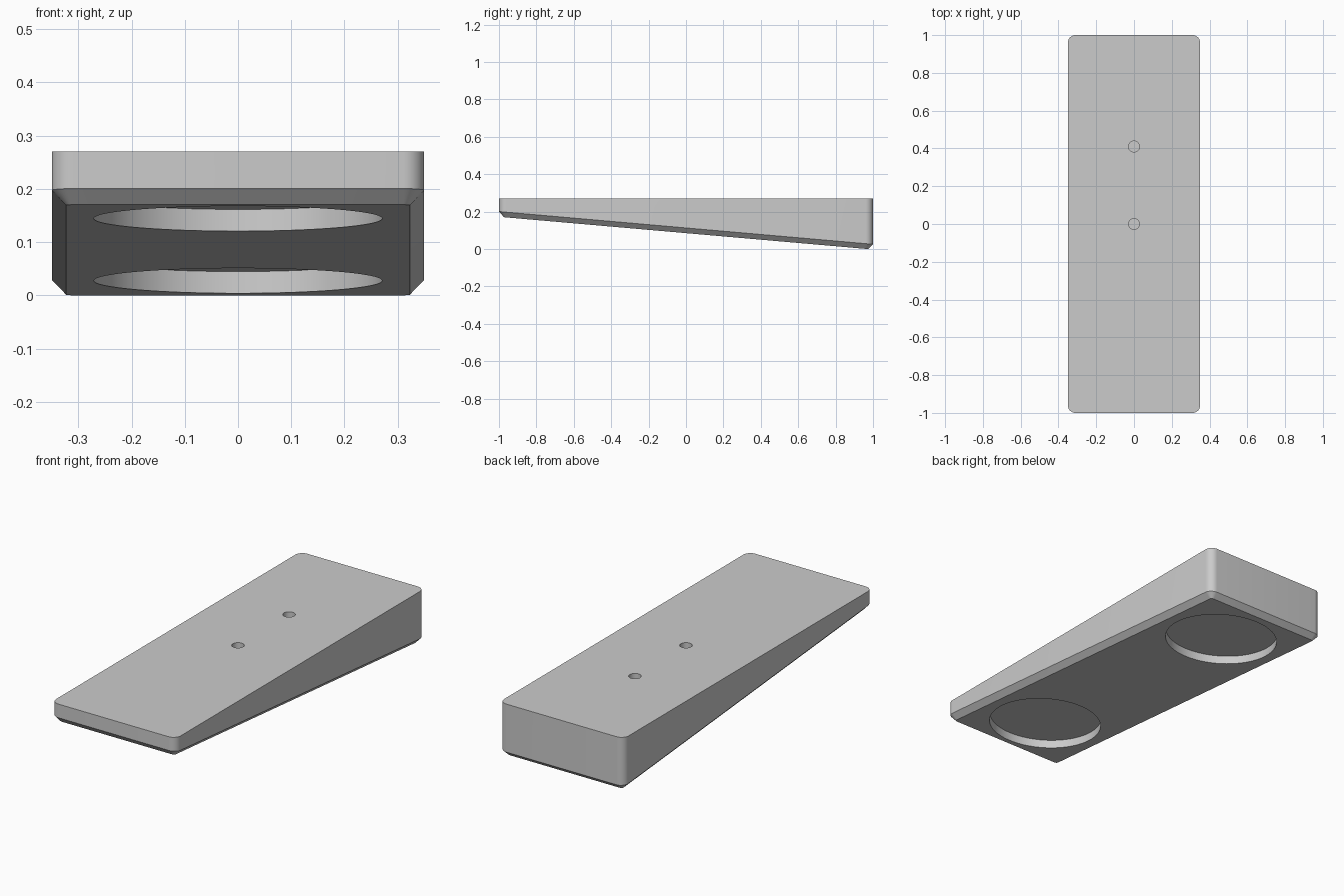
import bpy, bmesh, math
from mathutils import Vector

if "Cube" in bpy.data.objects:
    bpy.data.objects.remove(bpy.data.objects["Cube"], do_unlink=True)

HALF_X, HALF_Y, TOP = 0.35, 1.0, 0.27
CORNER, CHAMFER = 0.04, 0.027
TILT = math.radians(5)
LOW_Y = HALF_Y - CHAMFER

grey = bpy.data.materials.new("light_grey")
grey.use_nodes = True
grey.diffuse_color = (0.6, 0.6, 0.6, 1)
grey.node_tree.nodes["Principled BSDF"].inputs["Base Color"].default_value = (0.6, 0.6, 0.6, 1)


def underside(y):
    """Height of the sloping underside."""
    return (LOW_Y - y) * math.tan(TILT)


def outline(inset, steps=10):
    """Rounded rectangle, anticlockwise from above."""
    pts, r = [], CORNER - inset
    for i, (sx, sy) in enumerate([(1, 1), (-1, 1), (-1, -1), (1, -1)]):
        for k in range(steps + 1):
            a = math.pi / 2 * (i + k / steps)
            pts.append((sx * (HALF_X - CORNER) + r * math.cos(a),
                        sy * (HALF_Y - CORNER) + r * math.sin(a)))
    return pts


# Wedge body: top rim, chamfer edge and underside rim joined by side faces
bm = bmesh.new()
outer, inner = outline(0), outline(CHAMFER)
rings = [
    [bm.verts.new((x, y, underside(y))) for x, y in inner],
    [bm.verts.new((x, y, underside(y) + CHAMFER + 0.001)) for x, y in outer],
    [bm.verts.new((x, y, TOP)) for x, y in outer],
]
bm.faces.new(list(reversed(rings[0])))
bm.faces.new(rings[2])
n = len(outer)
for low, high in zip(rings, rings[1:]):
    for i in range(n):
        j = (i + 1) % n
        bm.faces.new((low[i], low[j], high[j], high[i]))
bmesh.ops.recalc_face_normals(bm, faces=bm.faces)
mesh = bpy.data.meshes.new("wedge_body")
bm.to_mesh(mesh)
bm.free()
mesh.materials.append(grey)
body = bpy.data.objects.new("wedge_body", mesh)
bpy.context.collection.objects.link(body)


def drill(name, centre, radius, depth, tilt, sides):
    """Cut a round recess reaching depth either side of the centre."""
    bpy.ops.mesh.primitive_cylinder_add(vertices=sides, radius=radius, depth=2 * depth,
                                        location=centre, rotation=(tilt, 0, 0))
    cutter = bpy.context.object
    cutter.name = name
    cutter.hide_render = True
    cutter.data.materials.append(grey)
    bpy.context.view_layer.objects.active = body
    mod = body.modifiers.new(name, "BOOLEAN")
    mod.operation, mod.solver, mod.object = "DIFFERENCE", "EXACT", cutter
    bpy.ops.object.modifier_apply(modifier=name)
    bpy.data.objects.remove(cutter, do_unlink=True)


# Wide shallow pockets square to the sloping underside
for y in (-0.675, 0.66):
    drill("pocket_cutter", Vector((0, y, underside(y))), 0.271, 0.041, -TILT, 96)

# Small blind holes in the flat top
for y in (0, 0.41):
    drill("hole_cutter", Vector((0, y, TOP)), 0.029, 0.1, 0, 40)

bpy.ops.object.select_all(action="DESELECT")
body.select_set(True)
bpy.context.view_layer.objects.active = body
bpy.ops.object.shade_smooth_by_angle(angle=math.radians(25))
